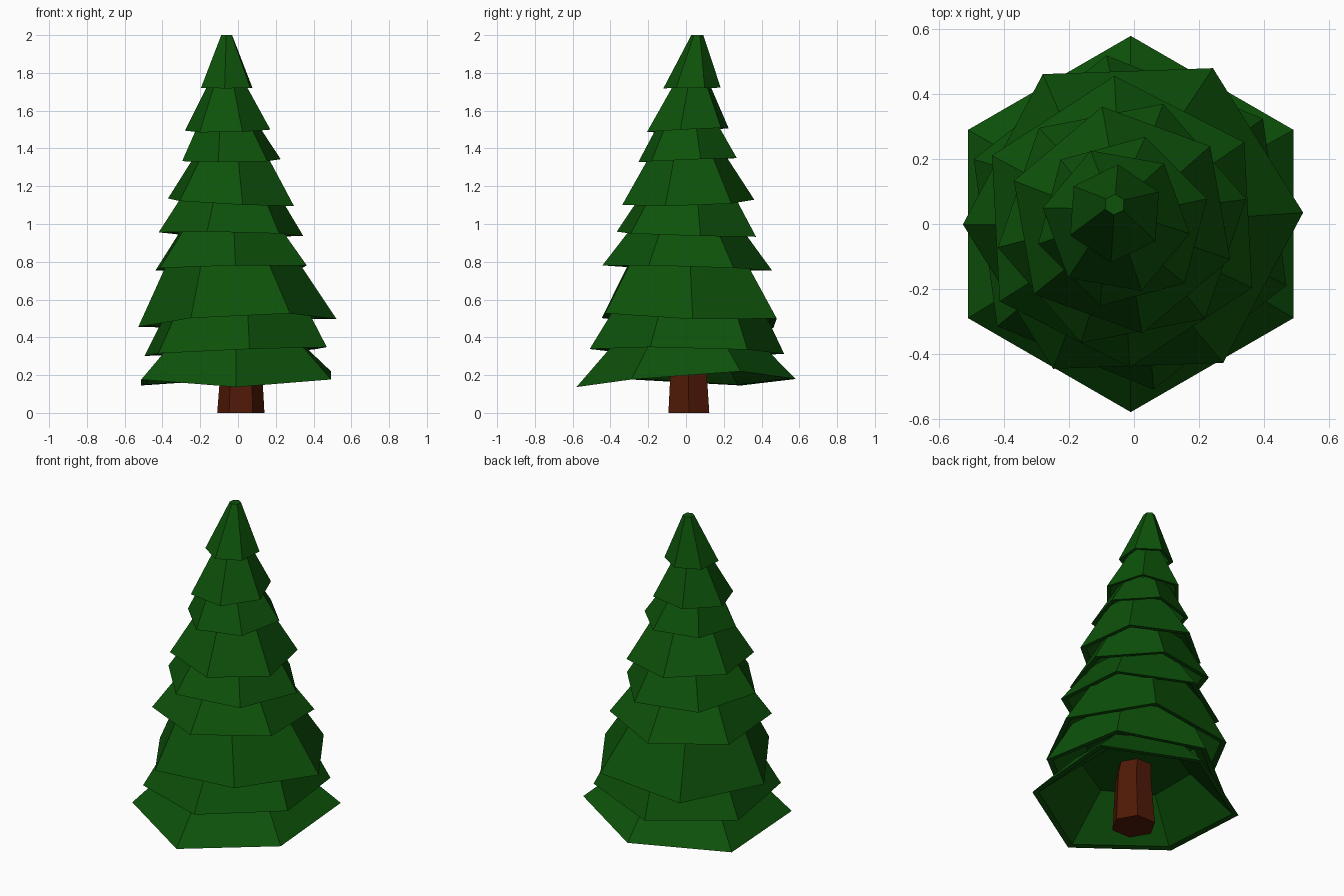
import bpy, bmesh
from math import sin, cos, radians

if "Cube" in bpy.data.objects:
    bpy.data.objects.remove(bpy.data.objects["Cube"])


def material(name, rgb):
    m = bpy.data.materials.new(name)
    m.diffuse_color = (*rgb, 1)
    m.use_nodes = True
    m.node_tree.nodes["Principled BSDF"].inputs["Base Color"].default_value = m.diffuse_color
    return m


GREEN = material("needles", (0.004, 0.085, 0.003))
BROWN = material("bark", (0.08, 0.010, 0.002))
LEVEL = (0,) * 6


def hex_ring(bm, cx, cy, z, r, phase, tilt=(0, 0), droop=LEVEL):
    """Six-sided ring, optionally sloping in x and y, with drooping corners."""
    ring = []
    for i in range(6):
        a = radians(phase + 60 * i)
        dx, dy = r * cos(a), r * sin(a)
        ring.append(bm.verts.new(
            (cx + dx, cy + dy, z + tilt[0] * dx + tilt[1] * dy + droop[i])))
    return ring


def skin(name, rings, mat):
    """Bridge consecutive rings and cap both ends."""
    bm = bmesh.new()
    loops = [hex_ring(bm, *r) for r in rings]
    for a, b in zip(loops, loops[1:]):
        for i in range(6):
            j = (i + 1) % 6
            bm.faces.new((a[i], a[j], b[j], b[i]))
    bm.faces.new(loops[0])
    bm.faces.new(loops[-1])
    bmesh.ops.recalc_face_normals(bm, faces=bm.faces)
    me = bpy.data.meshes.new(name)
    bm.to_mesh(me)
    bm.free()
    me.materials.append(mat)
    ob = bpy.data.objects.new(name, me)
    bpy.context.collection.objects.link(ob)
    return ob


# Trunk: tapered hexagonal post, leaning slightly as it rises
skin("trunk", [(0.015, 0.015, 0, 0.125, 0), (0.018, 0.013, 0.3, 0.105, 0),
               (-0.02, 0.02, 0.62, 0.08, 0)], BROWN)

# Branch tiers, bottom to top:
# centre x, y, rim z, rim radius, phase, tilt x, tilt y, top z, top radius
TIERS = [
    (-0.01, 0.00, 0.172, 0.58, 30, 0.04, 0.035, 0.42, 0.34),
    (-0.012, 0.005, 0.325, 0.52, 38, 0.04, -0.02, 0.60, 0.37),
    (-0.003, 0.017, 0.488, 0.525, 2, 0.04, -0.04, 0.90, 0.29),
    (-0.037, 0.007, 0.767, 0.45, 33, 0.02, -0.03, 1.02, 0.26),
    (-0.037, 0.002, 0.946, 0.39, 11, -0.02, -0.03, 1.20, 0.23),
    (-0.037, 0.012, 1.115, 0.355, 40, -0.05, 0.03, 1.40, 0.18),
    (-0.035, 0.008, 1.338, 0.27, 15, 0.01, 0.04, 1.55, 0.15),
    (-0.055, 0.010, 1.497, 0.23, 50, 0.02, 0.05, 1.76, 0.09),
    (-0.06, 0.032, 1.72, 0.152, 26, 0, 0.01, 2.00, 0.032),
]
# Uneven rim corners of the lower tiers
DROOP = {
    0: (0.018, -0.013, -0.017, 0.035, -0.015, -0.005),
    2: (-0.012, 0.02, -0.01, -0.012, 0.005, 0.01),
}
for n, (x, y, z, r, ph, tx, ty, zt, rt) in enumerate(TIERS):
    # Each tier leans toward the centre of the one above it
    xt, yt = TIERS[n + 1][:2] if n < len(TIERS) - 1 else (-0.06, 0.06)
    wall = 0.035 if r > 0.3 else 0.025
    droop = DROOP.get(n, LEVEL)
    # Hollow skirt: outer cap and slope, rim, inner slope and inner cap
    skin(f"branch_tier_{n + 1}", [
        (xt, yt, zt, rt, ph),
        (x, y, z, r, ph, (tx, ty), droop),
        (x, y, z + 0.004, r - wall, ph, (tx, ty), droop),
        (xt, yt, zt - 0.04, max(rt - wall, 0.015), ph),
    ], GREEN)
